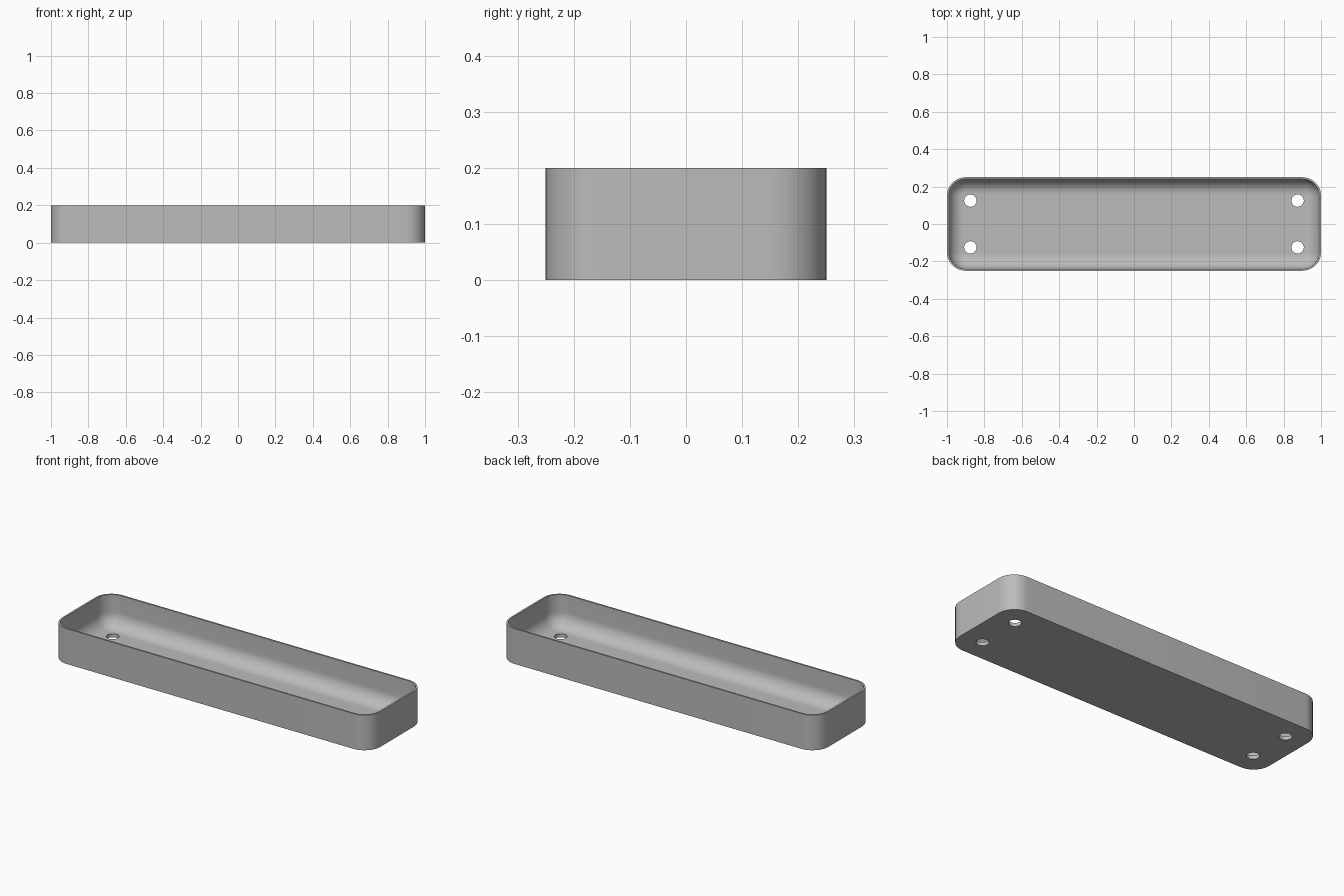
import bpy, bmesh
from math import pi, sin, cos, radians

cube = bpy.data.objects.get("Cube")
if cube:
    bpy.data.objects.remove(cube, do_unlink=True)

LENGTH, WIDTH, HEIGHT = 2.0, 0.5, 0.2
CORNER, WALL, FLOOR, FILLET = 0.1, 0.01, 0.02, 0.08
HOLE_X, HOLE_Y, HOLE_R = 0.875, 0.125, 0.033
STEPS = 12

grey = bpy.data.materials.new("plain_grey")
grey.use_nodes = True
colour = (0.5, 0.5, 0.5, 1)
grey.diffuse_color = colour
grey.node_tree.nodes["Principled BSDF"].inputs["Base Color"].default_value = colour


def make_object(name, bm):
    bmesh.ops.recalc_face_normals(bm, faces=bm.faces[:])
    mesh = bpy.data.meshes.new(name)
    bm.to_mesh(mesh)
    bm.free()
    mesh.materials.append(grey)
    obj = bpy.data.objects.new(name, mesh)
    bpy.context.collection.objects.link(obj)
    return obj


def rounded_loop(bm, inset, z):
    """Rounded rectangle of vertices, inset from the outer outline."""
    radius = CORNER - inset
    cx, cy = LENGTH / 2 - CORNER, WIDTH / 2 - CORNER
    loop = []
    for quarter, (sx, sy) in enumerate([(1, 1), (-1, 1), (-1, -1), (1, -1)]):
        for i in range(STEPS + 1):
            a = (quarter + i / STEPS) * pi / 2
            loop.append(bm.verts.new((sx * cx + radius * cos(a), sy * cy + radius * sin(a), z)))
    return loop


# Tray shell: outer wall, rim, inner wall, then the fillet down to the floor
sections = [(0, 0), (0, HEIGHT), (WALL, HEIGHT)]
for i in range(STEPS + 1):
    a = i / STEPS * pi / 2
    sections.append((WALL + FILLET * (1 - cos(a)), FLOOR + FILLET * (1 - sin(a))))
bm = bmesh.new()
loops = [rounded_loop(bm, inset, z) for inset, z in sections]
for low, high in zip(loops, loops[1:]):
    for i in range(len(low)):
        j = (i + 1) % len(low)
        bm.faces.new((low[i], low[j], high[j], high[i]))
bm.faces.new(loops[0])
bm.faces.new(loops[-1])
tray = make_object("tray", bm)

# Four screw holes through the floor
bm = bmesh.new()
for sx in (-1, 1):
    for sy in (-1, 1):
        made = bmesh.ops.create_cone(bm, cap_ends=True, segments=32, radius1=HOLE_R,
                                     radius2=HOLE_R, depth=HEIGHT)
        bmesh.ops.translate(bm, verts=made["verts"], vec=(sx * HOLE_X, sy * HOLE_Y, 0))
cutter = make_object("hole_cutter", bm)
cutter.hide_render = True

bpy.ops.object.select_all(action="DESELECT")
tray.select_set(True)
bpy.context.view_layer.objects.active = tray
cut = tray.modifiers.new("screw_holes", "BOOLEAN")
cut.operation = "DIFFERENCE"
cut.solver = "EXACT"
cut.object = cutter
bpy.ops.object.modifier_apply(modifier=cut.name)
bpy.data.objects.remove(cutter, do_unlink=True)
bpy.ops.object.shade_smooth_by_angle(angle=radians(30))
